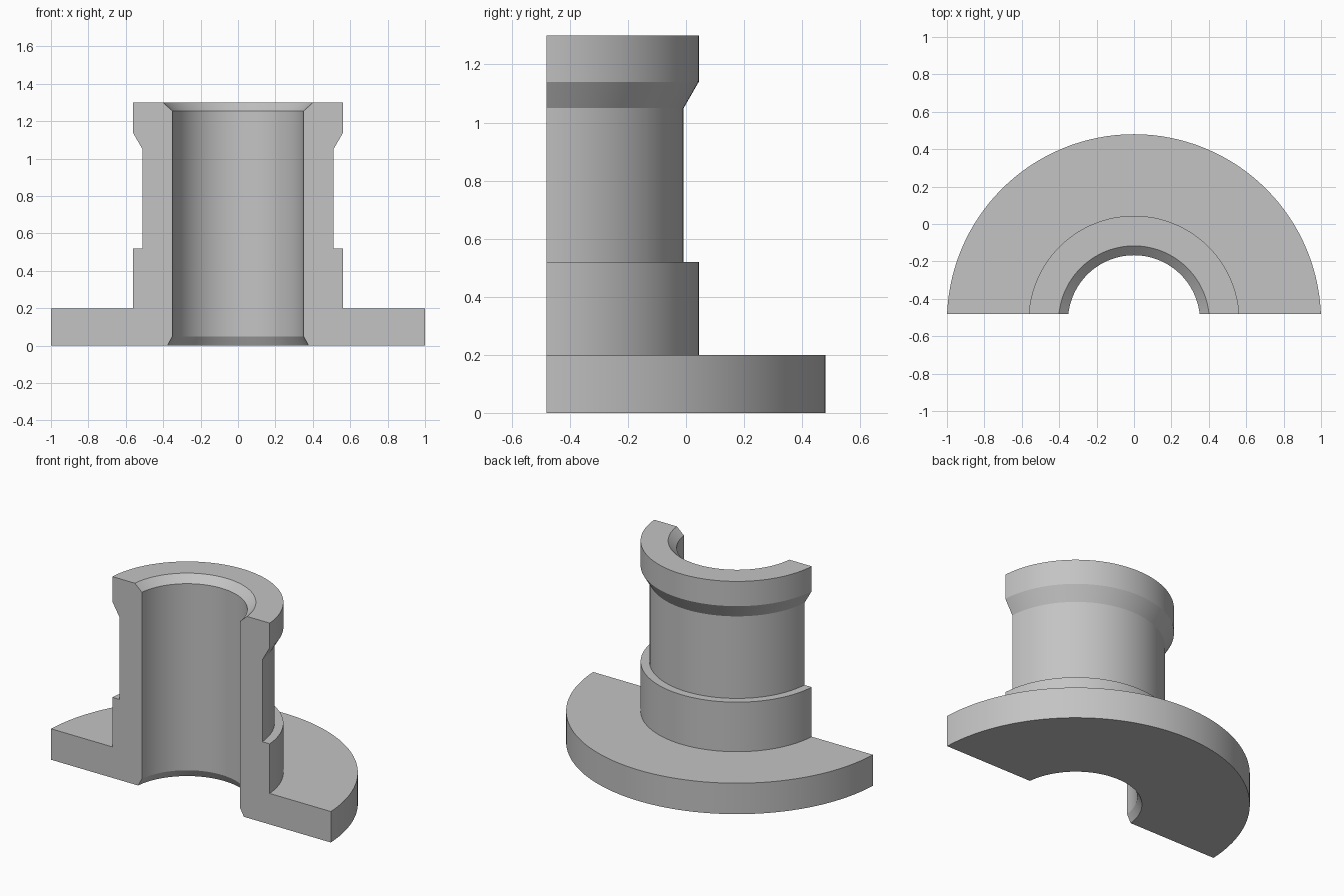
import bpy, bmesh, math
from mathutils import Vector

cube = bpy.data.objects.get("Cube")
if cube:
    bpy.data.objects.remove(cube, do_unlink=True)

AXIS_Y = -0.52    # revolve axis
CUT_Y = -0.48     # section plane
SEGMENTS = 128

# Closed radius/height outline: base flange, collar, neck, flared rim, bore
profile = [(0.38, 0), (1.0, 0), (1.0, 0.2), (0.564, 0.2), (0.564, 0.52),
           (0.512, 0.52), (0.512, 1.05), (0.564, 1.14), (0.564, 1.3),
           (0.403, 1.3), (0.353, 1.255), (0.353, 0.05)]

grey = bpy.data.materials.new("plain_grey")
grey.use_nodes = True
colour = (0.55, 0.55, 0.55, 1)
grey.diffuse_color = colour
grey.node_tree.nodes["Principled BSDF"].inputs["Base Color"].default_value = colour

# Revolve the outline into a full ring
bm = bmesh.new()
rings = []
for i in range(SEGMENTS):
    a = 2 * math.pi * i / SEGMENTS
    rings.append([bm.verts.new((r * math.cos(a), AXIS_Y + r * math.sin(a), z))
                  for r, z in profile])
n = len(profile)
for i, ring in enumerate(rings):
    nxt = rings[(i + 1) % SEGMENTS]
    for j in range(n):
        k = (j + 1) % n
        bm.faces.new((ring[j], nxt[j], nxt[k], ring[k]))

# Slice away the front and cap both section faces
cut = bmesh.ops.bisect_plane(bm, geom=bm.verts[:] + bm.edges[:] + bm.faces[:],
                             plane_co=Vector((0, CUT_Y, 0)),
                             plane_no=Vector((0, -1, 0)), clear_outer=True)
bmesh.ops.holes_fill(bm, edges=[e for e in bm.edges if e.is_boundary], sides=0)
bmesh.ops.recalc_face_normals(bm, faces=bm.faces)

mesh = bpy.data.meshes.new("flanged_bushing_half")
bm.to_mesh(mesh)
bm.free()
mesh.materials.append(grey)
bushing = bpy.data.objects.new("flanged_bushing_half", mesh)
bpy.context.collection.objects.link(bushing)

# Smooth round walls, crisp edges
bpy.context.view_layer.objects.active = bushing
bushing.select_set(True)
bpy.ops.object.shade_smooth_by_angle(angle=math.radians(25))
